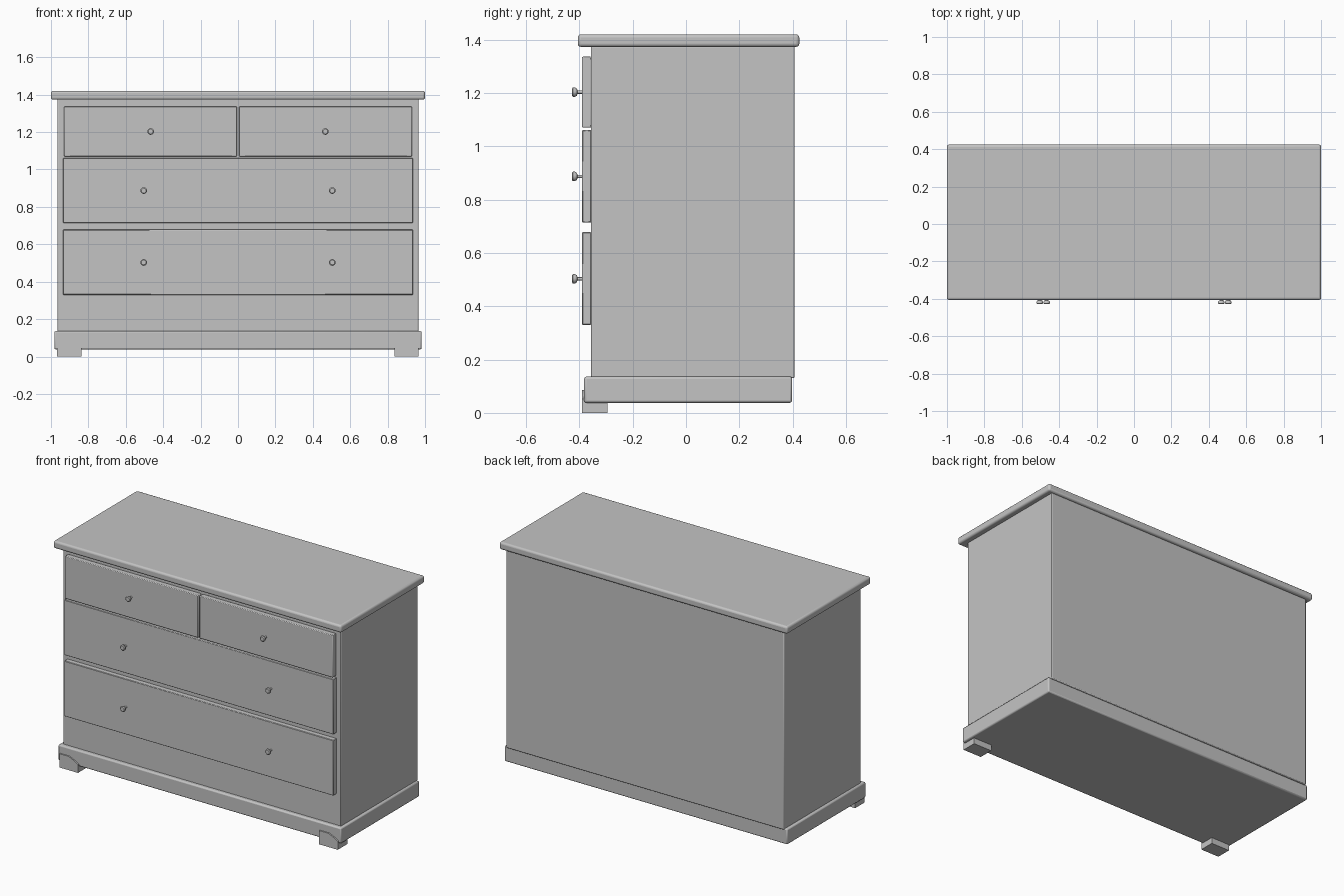
import bpy, bmesh, math
from mathutils import Matrix, Vector

cube = bpy.data.objects.get("Cube")
if cube:
    bpy.data.objects.remove(cube, do_unlink=True)

# One plain grey for the whole chest
grey = bpy.data.materials.new("plain grey")
grey.use_nodes = True
color = (0.55, 0.55, 0.55, 1)
grey.diffuse_color = color
grey.node_tree.nodes["Principled BSDF"].inputs["Base Color"].default_value = color


def finish(name, bm, bevel=0, segments=1):
    bmesh.ops.recalc_face_normals(bm, faces=bm.faces)
    mesh = bpy.data.meshes.new(name)
    bm.to_mesh(mesh)
    bm.free()
    mesh.materials.append(grey)
    ob = bpy.data.objects.new(name, mesh)
    bpy.context.collection.objects.link(ob)
    if bevel:
        mod = ob.modifiers.new("rounded edges", "BEVEL")
        mod.width, mod.segments = bevel, segments
    bpy.ops.object.select_all(action="DESELECT")
    ob.select_set(True)
    bpy.context.view_layer.objects.active = ob
    bpy.ops.object.shade_smooth_by_angle(angle=math.radians(35))
    return ob


def box(name, x, y, z, bevel=0, segments=1):
    """Box from (min, max) pairs on each axis."""
    bm = bmesh.new()
    size = [b - a for a, b in (x, y, z)]
    mid = [(a + b) / 2 for a, b in (x, y, z)]
    bmesh.ops.create_cube(bm, size=1, matrix=Matrix.Translation(mid) @ Matrix.Diagonal((*size, 1)))
    return finish(name, bm, bevel, segments)


def knob(name, x, z):
    """Turned knob: profile of (radius, y) spun about the y axis."""
    profile = [(0, -0.428), (0.013, -0.428), (0.018, -0.424), (0.018, -0.417),
               (0.013, -0.409), (0.006, -0.407), (0.006, -0.385)]
    bm = bmesh.new()
    verts = [bm.verts.new((x + r, y, z)) for r, y in profile]
    edges = [bm.edges.new(pair) for pair in zip(verts, verts[1:])]
    bmesh.ops.spin(bm, geom=verts + edges, cent=(x, 0, z), axis=(0, 1, 0),
                   angle=math.tau, steps=12)
    bmesh.ops.remove_doubles(bm, verts=bm.verts, dist=0.0005)
    return finish(name, bm)


def foot(name, x):
    """Bracket foot with one sloping upper corner, extruded backwards."""
    outline = [(0, 0), (0.13, 0), (0.13, 0.053), (0.105, 0.068), (0.065, 0.086), (0, 0.086)]
    bm = bmesh.new()
    face = bm.faces.new([bm.verts.new((x + dx, -0.39, z)) for dx, z in outline])
    out = bmesh.ops.extrude_face_region(bm, geom=[face])
    moved = [v for v in out["geom"] if isinstance(v, bmesh.types.BMVert)]
    bmesh.ops.translate(bm, verts=moved, vec=Vector((0, 0.095, 0)))
    return finish(name, bm)


# Carcass, plinth and overhanging top
box("body", (-0.965, 0.965), (-0.357, 0.407), (0.13, 1.376), 0.005, 2)
box("plinth", (-0.982, 0.982), (-0.382, 0.398), (0.038, 0.136), 0.008, 2)
box("top_board", (-1, 1), (-0.406, 0.425), (1.373, 1.42), 0.012, 3)

# Drawer fronts
front = (-0.39, -0.355)
box("top_drawer_right", (-0.93, -0.005), front, (1.07, 1.336), 0.004, 2)
box("top_drawer_left", (0.005, 0.93), front, (1.07, 1.336), 0.004, 2)
box("middle_drawer", (-0.935, 0.935), front, (0.714, 1.061), 0.003)
box("bottom_drawer", (-0.935, 0.935), front, (0.33, 0.678), 0.003)

# Knobs in pairs, and the front feet
for side, s in (("right", -1), ("left", 1)):
    for row, x, z in (("top", 0.467, 1.203), ("middle", 0.504, 0.887), ("bottom", 0.504, 0.503)):
        knob(f"{row}_knob_{side}", s * x, z)
foot("front_foot_right", -0.968)
foot("front_foot_left", 0.836)
